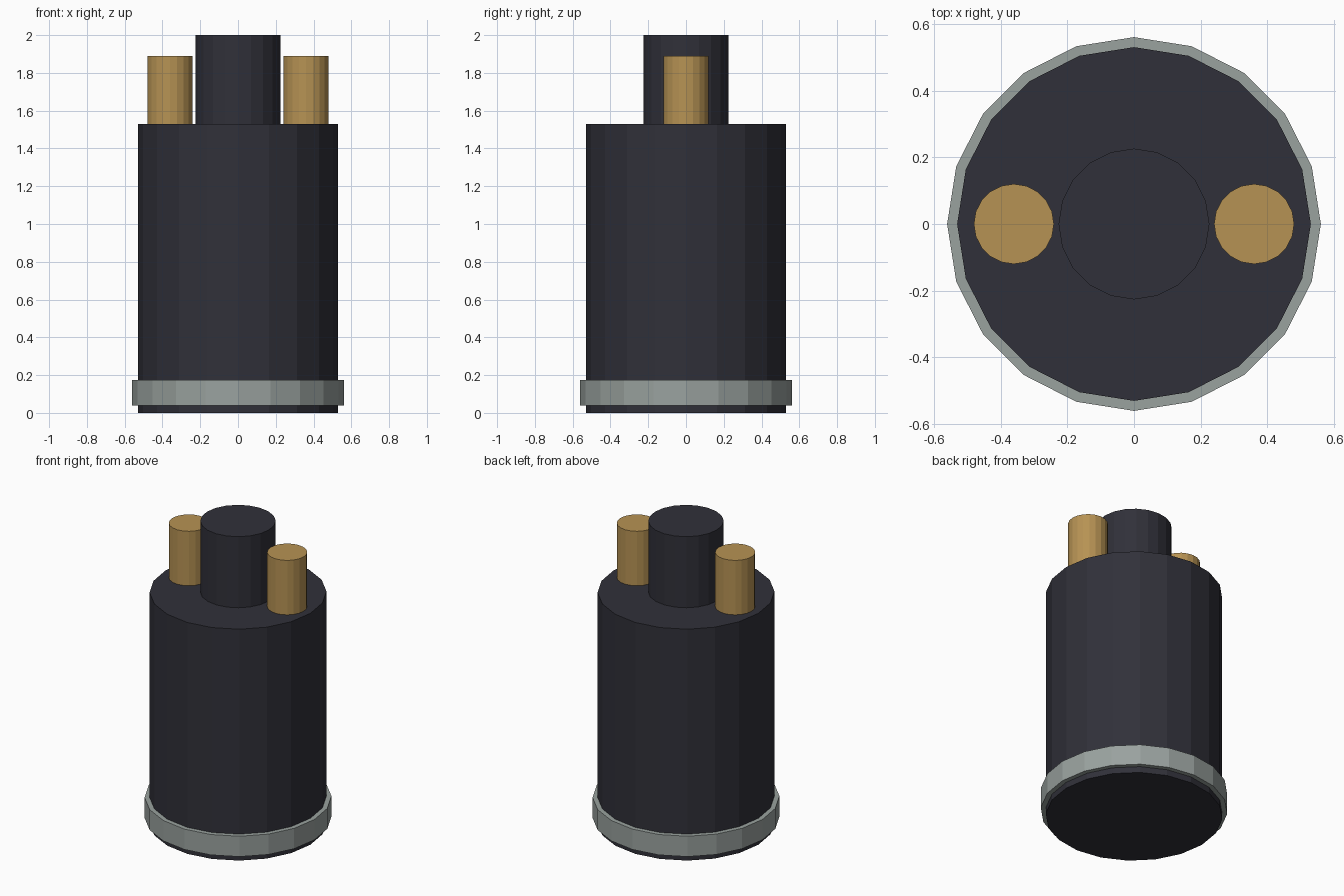
import bpy

SIDES = 20
BODY_TOP = 1.53

default = bpy.data.objects.get("Cube")
if default:
    bpy.data.objects.remove(default, do_unlink=True)


def make_material(name, rgb):
    mat = bpy.data.materials.new(name)
    mat.use_nodes = True
    color = (*rgb, 1.0)
    mat.diffuse_color = color
    mat.node_tree.nodes["Principled BSDF"].inputs["Base Color"].default_value = color
    return mat


def make_cylinder(name, radius, bottom, top, mat, x=0.0):
    """Upright, flat-shaded cylinder between two heights."""
    bpy.ops.mesh.primitive_cylinder_add(
        vertices=SIDES, radius=radius, depth=top - bottom,
        location=(x, 0, (bottom + top) / 2))
    obj = bpy.context.object
    obj.name = name
    obj.data.materials.append(mat)
    return obj


dark = make_material("dark_casing", (0.03, 0.03, 0.041))
steel = make_material("grey_metal", (0.32, 0.36, 0.345))
brass = make_material("brass", (0.47, 0.29, 0.088))

# Casing with its raised centre post
make_cylinder("casing", 0.53, 0.0, BODY_TOP, dark)
make_cylinder("centre_post", 0.226, BODY_TOP, 2.0, dark)

# Metal band around the foot
make_cylinder("base_band", 0.56, 0.04, 0.175, steel)

# Pair of brass terminals either side of the post
for side, sign in (("left", 1), ("right", -1)):
    make_cylinder(side + "_terminal", 0.12, BODY_TOP, 1.89, brass, x=0.36 * sign)
